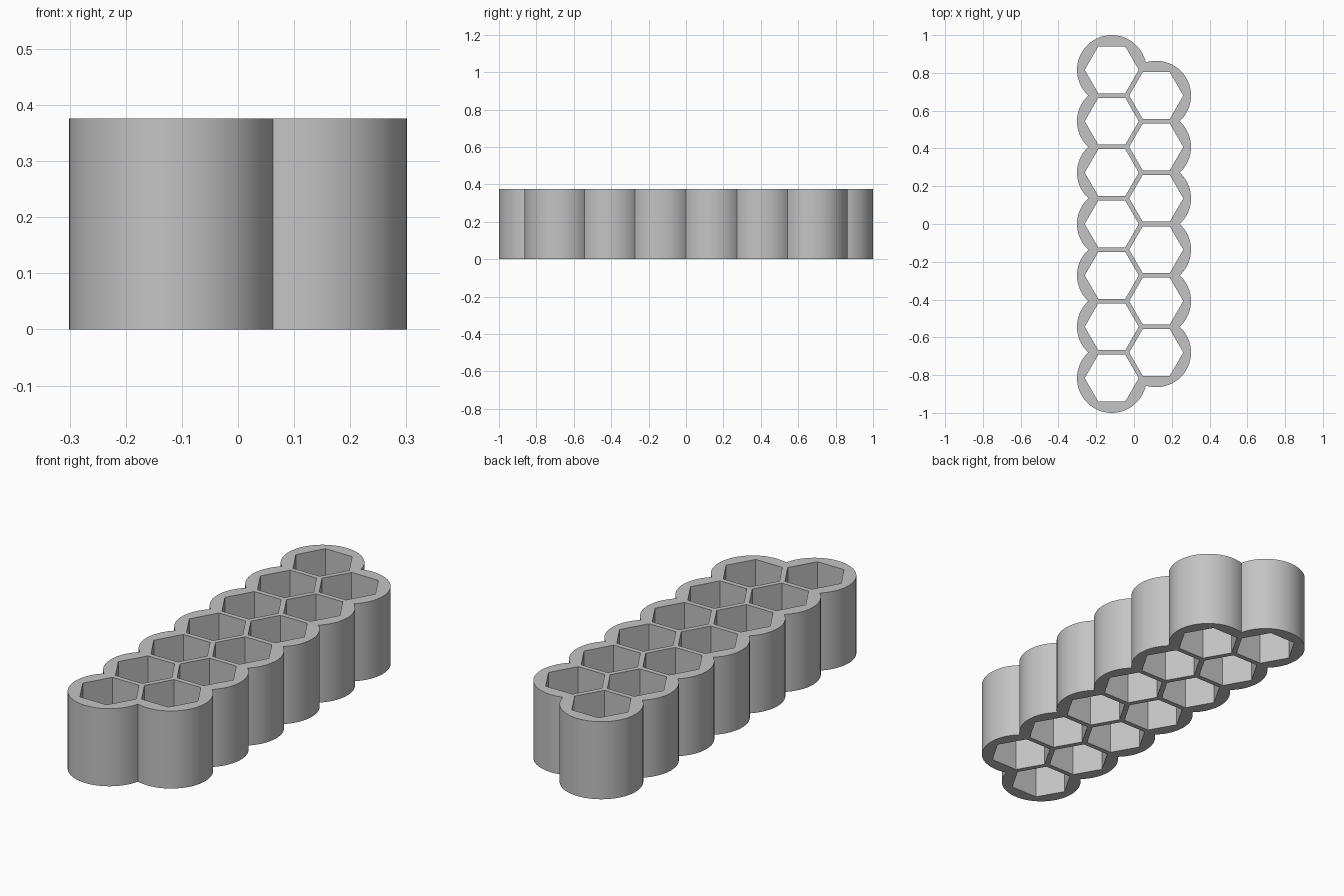
import bpy, bmesh, math
from mathutils import Vector

cube = bpy.data.objects.get("Cube")
if cube:
    bpy.data.objects.remove(cube, do_unlink=True)

PITCH = 0.272       # distance between neighbouring cells
RADIUS = 0.184      # rounded outer wall of each cell
APOTHEM = 0.124     # half the flat-to-flat width of each opening
HEIGHT = 0.376
STEP = math.radians(5)
DX = PITCH * math.sqrt(3) / 4


def column(x, count):
    return [Vector((x, (i - (count - 1) / 2) * PITCH, 0)) for i in range(count)]


def outer_crossing(a, b):
    """Outer point where the circles of two neighbouring cells meet."""
    d = b - a
    side = Vector((d.y, -d.x, 0)).normalized()
    return (a + b) / 2 + side * math.sqrt(RADIUS ** 2 - d.length_squared / 4)


def angle_from(c, p):
    return math.atan2(p.y - c.y, p.x - c.x)


def polar(c, r, a):
    return c + Vector((math.cos(a), math.sin(a), 0)) * r


# Cells in counterclockwise order round the block
cells = column(DX, 6) + column(-DX, 7)[::-1]

# Scalloped outline made of one arc per cell
outline = []
for i, c in enumerate(cells):
    start = angle_from(c, outer_crossing(cells[i - 1], c))
    end = angle_from(c, outer_crossing(c, cells[(i + 1) % len(cells)]))
    sweep = (end - start) % math.tau
    n = max(2, round(sweep / STEP))
    outline += [polar(c, RADIUS, start + sweep * k / n) for k in range(n)]

# Hexagonal openings with flats facing front and back
hex_radius = APOTHEM / math.cos(math.pi / 6)
holes = [[polar(c, hex_radius, k * math.pi / 3) for k in range(6)] for c in cells]

# Fill between outline and openings, then extrude to full height
bm = bmesh.new()
edges = []
for loop in [outline] + holes:
    vs = [bm.verts.new(p) for p in loop]
    edges += [bm.edges.new((vs[i - 1], vs[i])) for i in range(len(vs))]
bmesh.ops.triangle_fill(bm, use_beauty=True, use_dissolve=False,
                        edges=edges, normal=(0, 0, 1))
top = bmesh.ops.extrude_face_region(bm, geom=bm.faces[:], use_keep_orig=True)
bmesh.ops.translate(bm, vec=(0, 0, HEIGHT),
                    verts=[g for g in top["geom"] if isinstance(g, bmesh.types.BMVert)])
bmesh.ops.recalc_face_normals(bm, faces=bm.faces[:])

mesh = bpy.data.meshes.new("honeycomb_block")
bm.to_mesh(mesh)
bm.free()
block = bpy.data.objects.new("honeycomb_block", mesh)
bpy.context.collection.objects.link(block)

# Plain grey
grey = bpy.data.materials.new("plain_grey")
grey.use_nodes = True
colour = (0.55, 0.55, 0.55, 1)
grey.diffuse_color = colour
grey.node_tree.nodes["Principled BSDF"].inputs["Base Color"].default_value = colour
mesh.materials.append(grey)

bpy.ops.object.select_all(action="DESELECT")
block.select_set(True)
bpy.context.view_layer.objects.active = block
bpy.ops.object.shade_smooth_by_angle(angle=math.radians(30))
